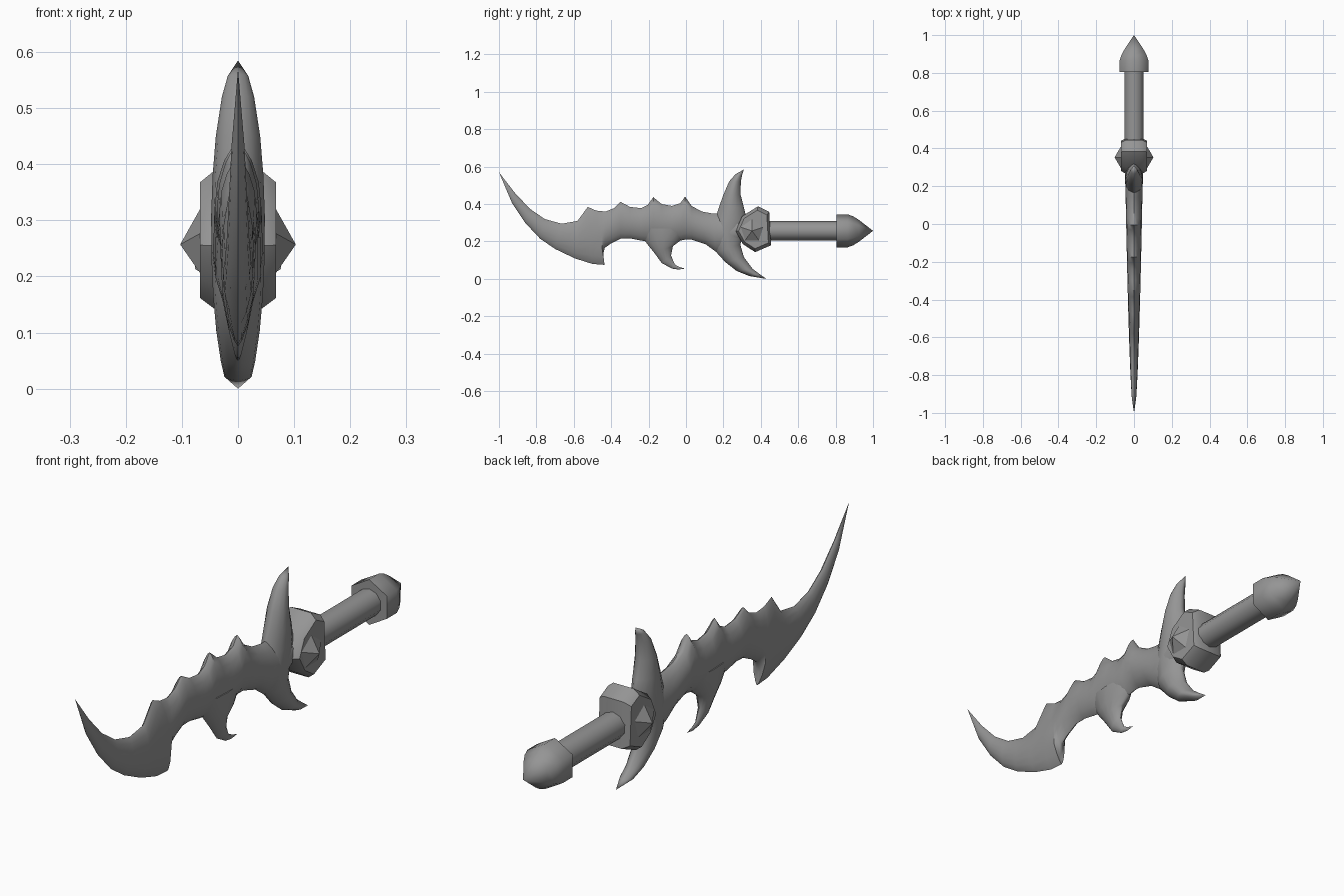
import bpy
import bmesh
import math
from mathutils import Vector

default = bpy.data.objects.get("Cube")
if default:
    bpy.data.objects.remove(default, do_unlink=True)

# Single dull metal colour
metal = bpy.data.materials.new("dull_grey_metal")
metal.use_nodes = True
metal.diffuse_color = (0.3, 0.3, 0.3, 1)
metal.node_tree.nodes["Principled BSDF"].inputs["Base Color"].default_value = (0.3, 0.3, 0.3, 1)


def skin(name, rings, smooth_angle):
    """Join equally sized rings of points into a closed, capped solid."""
    bm = bmesh.new()
    loops = [[bm.verts.new(point) for point in ring] for ring in rings]
    for near, far in zip(loops, loops[1:]):
        for i in range(len(near)):
            bm.faces.new((near[i - 1], near[i], far[i], far[i - 1]))
    bm.faces.new(loops[0])
    bm.faces.new(loops[-1])
    bmesh.ops.remove_doubles(bm, verts=bm.verts, dist=0.0002)
    bmesh.ops.dissolve_degenerate(bm, edges=bm.edges, dist=0.0001)
    bmesh.ops.recalc_face_normals(bm, faces=bm.faces)
    mesh = bpy.data.meshes.new(name)
    bm.to_mesh(mesh)
    bm.free()
    mesh.materials.append(metal)
    obj = bpy.data.objects.new(name, mesh)
    bpy.context.collection.objects.link(obj)
    bpy.ops.object.select_all(action='DESELECT')
    obj.select_set(True)
    bpy.context.view_layer.objects.active = obj
    bpy.ops.object.shade_smooth_by_angle(angle=math.radians(smooth_angle))
    return obj


def lens(edge_a, edge_b, half_width, steps=8):
    """Sharp-edged lens section spanning two outline points."""
    middle, half = (edge_a + edge_b) / 2, (edge_b - edge_a) / 2
    ring = []
    for i in range(2 * steps):
        angle = math.pi * i / steps
        point = middle + half * math.cos(angle)
        bulge = abs(math.sin(angle)) ** 1.5 * half_width
        side = 1 if i < steps else -1
        ring.append((side * bulge, point.y, point.z))
    return ring


def blade_part(name, stations, width_rule):
    """Loft lens sections through stations of (y, z, y, z) edge pairs."""
    rings = []
    for ya, za, yb, zb in stations:
        a, b = Vector((0, ya, za)), Vector((0, yb, zb))
        length = (b - a).length
        width = width_rule((a + b) / 2, length) if length > 0 else 0
        rings.append(lens(a, b, width))
    return skin(name, rings, 50)


def round_part(name, profile, sides):
    """Turn a (y, radius) profile around the handle axis."""
    turns = [2 * math.pi * i / sides for i in range(sides)]
    rings = [[(r * math.sin(t), y, AXIS_Z + r * math.cos(t)) for t in turns]
             for y, r in profile]
    return skin(name, rings, 65)


AXIS_Z = 0.257

# Blade with spiked back and barbed belly, widening towards the guard
blade_part("blade", [
    (-1, .57, -1, .57),
    (-.915, .46, -.93, .405),
    (-.835, .375, -.86, .3),
    (-.755, .32, -.78, .215),
    (-.665, .295, -.7, .16),
    (-.58, .31, -.595, .11),
    (-.525, .385, -.5, .08),
    (-.48, .365, -.435, .075),
    (-.45, .362, -.445, .12),
    (-.43, .36, -.435, .165),
    (-.385, .378, -.4, .19),
    (-.35, .412, -.35, .215),
    (-.3, .385, -.3, .217),
    (-.24, .378, -.24, .205),
    (-.205, .395, -.205, .2),
    (-.175, .437, -.175, .2),
    (-.13, .4, -.13, .2),
    (-.075, .39, -.075, .2),
    (-.03, .405, -.03, .205),
    (-.005, .44, -.005, .21),
    (.03, .39, .03, .21),
    (.085, .36, .105, .185),
    (.14, .35, .16, .145),
    (.2, .35, .2, .13),
    (.28, .33, .28, .2),
], lambda middle, length: 0.047 * math.sqrt((middle.y + 1) / 1.28))

# Curved hook under the middle of the blade
blade_part("belly_hook", [
    (-.27, .27, .02, .27),
    (-.21, .19, -.03, .205),
    (-.17, .14, -.07, .175),
    (-.13, .085, -.08, .125),
    (-.075, .055, -.06, .077),
    (-.04, .05, -.035, .064),
    (-.005, .055, -.005, .055),
], lambda middle, length: min(0.04, length * 0.26))

# Crescent of two horns in front of the guard
blade_part("horn_crescent", [
    (.31, .585, .31, .585),
    (.265, .56, .3, .555),
    (.23, .52, .293, .52),
    (.2, .45, .292, .45),
    (.175, .38, .31, .38),
    (.15, .3, .325, .32),
    (.13, .23, .31, .24),
    (.16, .145, .29, .185),
    (.21, .09, .31, .115),
    (.27, .043, .355, .055),
    (.34, .015, .39, .028),
    (.43, 0, .43, 0),
], lambda middle, length: 0.048 * math.sqrt(max(0, 1 - ((middle.z - .28) / .3) ** 2)))

# Chunky guard block, narrowed towards both sides
guard_outline = [(.265, .255), (.3, .335), (.385, .388), (.445, .358),
                 (.455, .18), (.37, .143), (.305, .185)]
centre_y, centre_z = .365, .26
skin("guard", [[(x, centre_y + (y - centre_y) * s, centre_z + (z - centre_z) * s)
                for y, z in guard_outline]
               for x, s in ((-.068, .84), (-.043, 1), (.043, 1), (.068, .84))], 40)

# Five-sided stud on each side of the guard
for side, label in ((1, "left"), (-1, "right")):
    rings = []
    for x, radius in ((.05, .07), (.066, .066), (.103, 0)):
        rings.append([(side * x,
                       .353 + radius * math.sin(math.tau * i / 5),
                       AXIS_Z + radius * math.cos(math.tau * i / 5))
                      for i in range(5)])
    skin(label + "_guard_stud", rings, 20)

# Handle and pointed pommel
round_part("grip", [(.42, .052), (.83, .052)], 10)
round_part("pommel", [(.805, .088), (.865, .088), (.895, .077),
                      (.925, .058), (1, 0)], 6)
